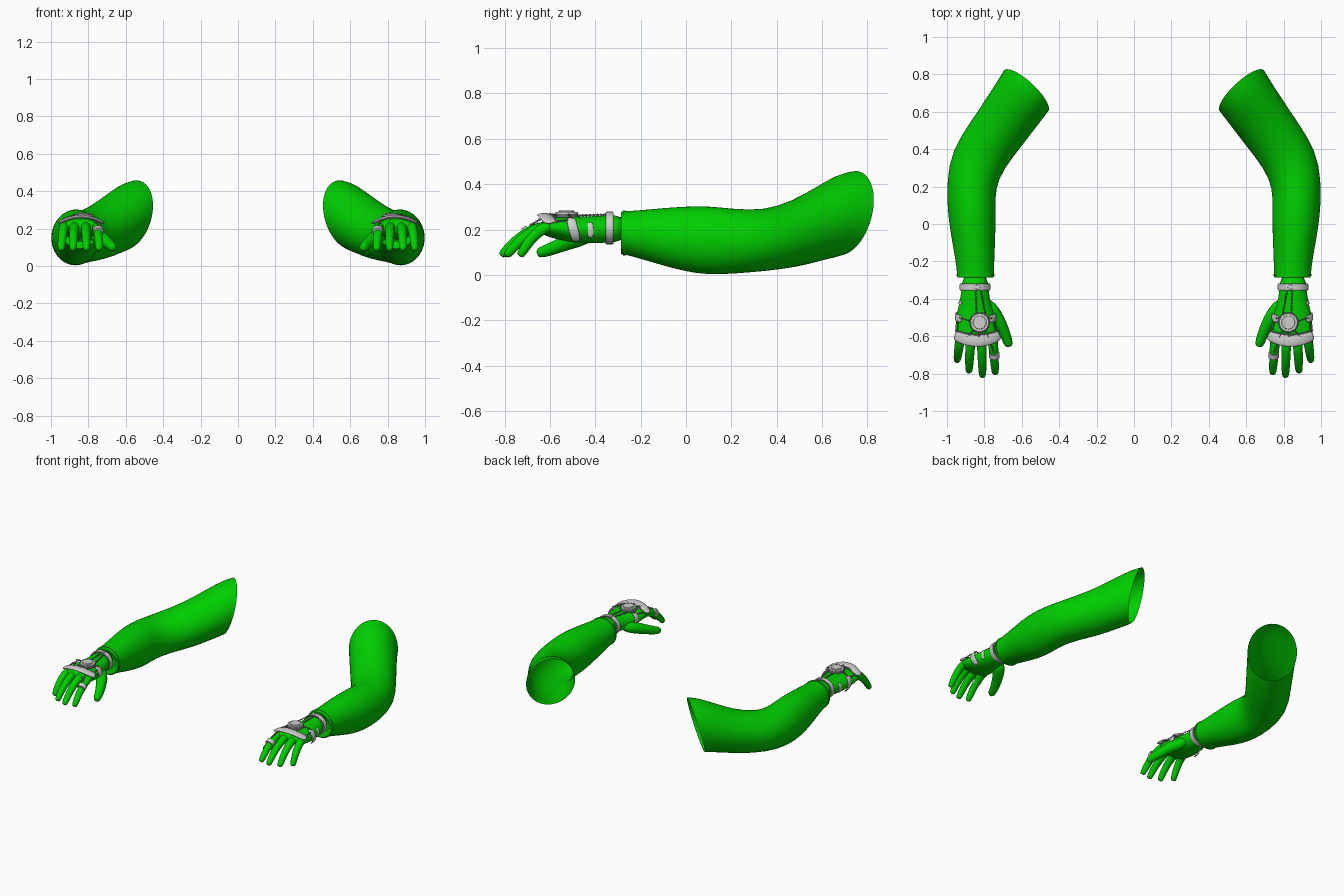
import bpy, bmesh, math
from mathutils import Vector as V

old = bpy.data.objects.get("Cube")
if old:
    bpy.data.objects.remove(old, do_unlink=True)


def material(name, rgb):
    m = bpy.data.materials.new(name)
    m.use_nodes = True
    m.diffuse_color = (*rgb, 1)
    m.node_tree.nodes["Principled BSDF"].inputs["Base Color"].default_value = (*rgb, 1)
    return m


GREEN = material("bright green", (0, 0.62, 0))
SILVER = material("light silver", (0.62, 0.62, 0.62))
STEEL = material("dark steel", (0.27, 0.26, 0.28))


def finish(name, bm, mat, subdiv=0, bevel=0):
    """Turn a bmesh into a smooth object mirrored to both sides."""
    bmesh.ops.recalc_face_normals(bm, faces=bm.faces)
    me = bpy.data.meshes.new(name)
    bm.to_mesh(me)
    bm.free()
    me.materials.append(mat)
    ob = bpy.data.objects.new(name, me)
    bpy.context.collection.objects.link(ob)
    bpy.ops.object.select_all(action="DESELECT")
    ob.select_set(True)
    bpy.context.view_layer.objects.active = ob
    if subdiv:
        bpy.ops.object.shade_smooth()
        ob.modifiers.new("Smooth", "SUBSURF").levels = subdiv
        ob.modifiers["Smooth"].render_levels = subdiv
    else:
        bpy.ops.object.shade_smooth_by_angle(angle=math.radians(40))
    if bevel:
        b = ob.modifiers.new("Edge", "BEVEL")
        b.width, b.segments = bevel, 2
    ob.modifiers.new("Mirror", "MIRROR")


def loft(name, frames, mat, sides=20, caps=True, subdiv=1):
    """Skin a row of ellipses, each given as centre and two half axes."""
    bm = bmesh.new()
    rings = []
    for c, u, v in frames:
        angles = [2 * math.pi * i / sides for i in range(sides)]
        rings.append([bm.verts.new(c + u * math.cos(a) + v * math.sin(a)) for a in angles])
    for a, b in zip(rings, rings[1:]):
        for i in range(sides):
            j = (i + 1) % sides
            bm.faces.new((a[i], a[j], b[j], b[i]))
    if caps:
        bm.faces.new(rings[0])
        bm.faces.new(rings[-1])
    finish(name, bm, mat, subdiv)


def section(x, y, z, w, h, yaw=0, lean=0):
    """Upright ellipse, turned by yaw, its top leaning along the arm."""
    a = math.radians(yaw)
    along = V((-math.sin(a), math.cos(a), 0))
    return V((x, y, z)), V((math.cos(a), math.sin(a), 0)) * w, V((0, 0, h)) + along * lean


def tube(name, pts, mat, ref, flat=1, sides=10, tip=False, subdiv=1):
    """Sweep an ellipse along points (x, y, z, radius); ref sets the wide axis."""
    pos = [V(p[:3]) for p in pts]
    rad = [p[3] for p in pts]
    if tip:
        d = (pos[-1] - pos[-2]).normalized()
        pos.append(pos[-1] + d * rad[-1] * 0.8)
        rad.append(rad[-1] * 0.7)
    frames = []
    for i, p in enumerate(pos):
        t = (pos[min(i + 1, len(pos) - 1)] - pos[max(i - 1, 0)]).normalized()
        u = (V(ref) - t * V(ref).dot(t)).normalized()
        frames.append((p, u * rad[i], t.cross(u) * rad[i] * flat))
    loft(name, frames, mat, sides, True, subdiv)


def chain(name, a, b, sag=0.0):
    """Row of little links between two points."""
    a, b = V(a), V(b)
    n = 2 * max(3, round((b - a).length / 0.016)) + 1
    pts = []
    for i in range(n):
        t = i / (n - 1)
        p = a.lerp(b, t) + V((0, 0, sag * 4 * t * (1 - t)))
        pts.append((*p, 0.002 if i % 2 == 0 else 0.006))
    tube(name, pts, STEEL, (0.3, 0.2, 1), 0.8, 6, subdiv=0)


def band(name, y, half, x, z, w, h, t, mat):
    """Flat hoop around the arm."""
    rows = [(-half, 0), (-half, t), (half, t), (half, 0)]
    loft(name, [section(x, y + d, z, w + e, h + e) for d, e in rows], mat, 32, False, 0)


def disc(name, x, y, z, r, depth, mat, bevel=0.003, sides=28):
    bm = bmesh.new()
    bmesh.ops.create_cone(bm, cap_ends=True, segments=sides, radius1=r, radius2=r, depth=depth)
    bmesh.ops.translate(bm, verts=bm.verts, vec=(x, y, z))
    finish(name, bm, mat, 0, bevel)


# Sleeve: open at the shoulder, turned in around the wrist
loft("sleeve", [section(*r) for r in (
    (.847, -.278, .19, .07, .06),
    (.847, -.29, .185, .096, .092),
    (.847, -.286, .185, .099, .096),
    (.848, -.262, .185, .099, .097),
    (.85, -.2, .178, .104, .108),
    (.857, -.1, .168, .115, .128),
    (.864, 0, .158, .125, .145),
    (.868, .1, .152, .131, .153),
    (.871, .21, .148, .132, .144, 9),
    (.836, .345, .15, .149, .135, 20),
    (.735, .485, .181, .151, .149, 29),
    (.65, .605, .235, .155, .173, 37, .02),
    (.605, .67, .262, .159, .188, 41, .035),
    (.577, .712, .272, .163, .188, 43, .05))], GREEN, 24, False)
band("cuff_seam", -.272, .005, .847, .185, .098, .095, .004, GREEN)

# Palm and wrist
loft("palm", [section(*r) for r in (
    (.85, -.26, .205, .07, .06),
    (.85, -.36, .202, .072, .061),
    (.85, -.43, .198, .087, .06),
    (.847, -.51, .2, .107, .058),
    (.842, -.59, .209, .117, .047),
    (.842, -.645, .21, .108, .03))], GREEN)

# Fingers share one curl, scaled by length
curl = [(0, .215, .028), (.3, .207, .028), (.55, .182, .026), (.8, .142, .024), (1, .095, .021)]
fingers = (("index", .757, .742, -.79), ("middle", .815, .81, -.805),
           ("ring", .873, .882, -.782), ("little", .925, .945, -.725))
for name, x0, x1, end in fingers:
    start = -.585
    tube(name + "_finger", [(x0 + (x1 - x0) * t, start + (end - start) * t, z, r)
                            for t, z, r in curl], GREEN, (1, 0, 0), tip=True)
tube("thumb", [(.80, -.41, .185, .038), (.745, -.48, .16, .042), (.708, -.545, .135, .034),
               (.684, -.6, .112, .03), (.672, -.638, .1, .026)], GREEN, (0, 0, 1), tip=True)

# Wrist bracelet with thin dark edges
band("wrist_bracelet", -.337, .014, .85, .206, .073, .062, .009, SILVER)
for s in (-1, 1):
    band("bracelet_edge", -.337 + s * .016, .002, .85, .206, .073, .062, .008, STEEL)
disc("bracelet_clasp", .835, -.337, .273, .014, .012, SILVER, .002, 12)

# Medallion on the back of the hand
disc("medallion_rim", .825, -.527, .26, .055, .014, STEEL)
disc("medallion", .825, -.527, .266, .05, .022, SILVER)
disc("medallion_face", .825, -.527, .277, .036, .012, SILVER)

# Curved knuckle guard draped over the finger roots
arc = []
for i in range(9):
    s = i / 4 - 1
    arc.append((.838 + .124 * s, -.625 + .032 * s * s, .264 - .036 * s * s, .034 - .006 * s * s))
tube("knuckle_guard", arc, SILVER, (0, 1, 0), .3)
tube("knuckle_guard_trim", [(x, y + r - .002, z, .005) for x, y, z, r in arc],
     STEEL, (0, 1, 0))

# Side plates wrapping the edge of the hand
for s in (-1, 1):
    tube("side_plate", [(.847 + s * .07, -.51, .252, .02), (.847 + s * .097, -.505, .24, .022),
                        (.847 + s * .109, -.498, .205, .022), (.847 + s * .1, -.488, .17, .022),
                        (.847 + s * .075, -.482, .146, .018)], SILVER, (0, 1, 0), .3)
tube("wrist_plate", [(.92, -.425, .235, .015), (.938, -.422, .2, .016),
                     (.922, -.42, .16, .015)], SILVER, (0, 1, 0), .35)

# Chains linking bracelet, medallion, plates and guard
for x0, x1 in ((.82, .795), (.845, .842)):
    chain("wrist_chain", (x0, -.35, .266), (x1, -.48, .262))
for s in (-1, 1):
    chain("plate_chain", (.835 + s * .04, -.52, .266), (.847 + s * .09, -.5, .25), .004)
    chain("guard_chain", (.825 + s * .03, -.565, .264), (.835 + s * .06, -.61, .26))
    chain("edge_chain", (.847 + s * .095, -.52, .242), (.838 + s * .105, -.595, .235))
chain("middle_chain", (.825, -.575, .266), (.83, -.605, .268))

# Ring on the index finger, with a link back to the guard
tube("finger_ring", [(.747, -.69, .191, .029), (.746, -.714, .179, .028)],
     SILVER, (1, 0, 0), 1, 20, subdiv=0)
chain("ring_chain", (.765, -.64, .247), (.748, -.69, .217))
